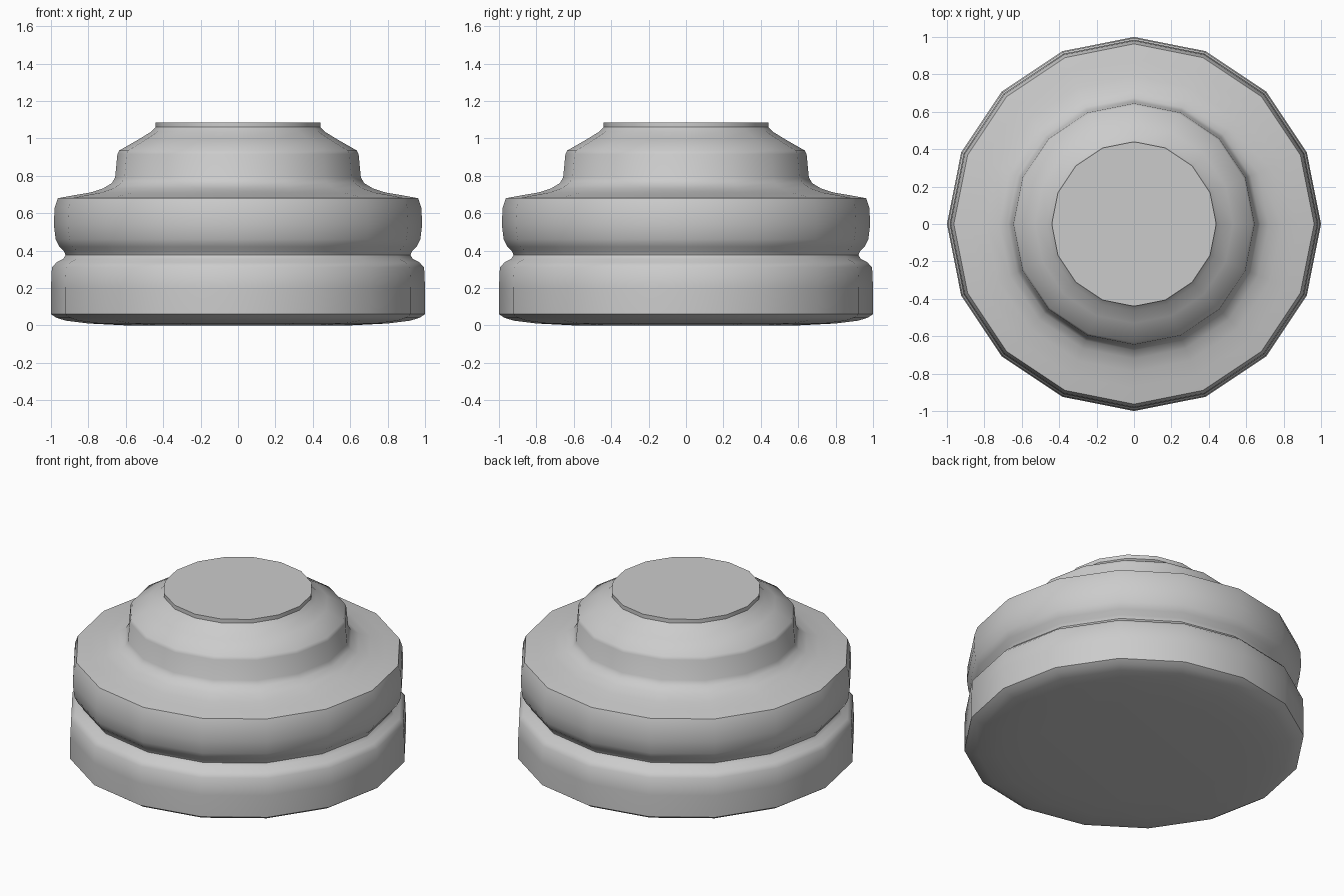
import bpy, bmesh
from math import tau, radians
from mathutils import Vector

cube = bpy.data.objects.get("Cube")
if cube:
    bpy.data.objects.remove(cube, do_unlink=True)

SIDES = 16

# Plain grey material
grey = bpy.data.materials.new("plain_grey")
grey.use_nodes = True
colour = (0.6, 0.6, 0.6, 1)
grey.diffuse_color = colour
grey.node_tree.nodes["Principled BSDF"].inputs["Base Color"].default_value = colour

# Outline (radius, height), from the underside centre to the top centre
underside = [(0, 0), (0.6, 0), (0.8, 0.01), (0.92, 0.025), (0.97, 0.04), (1, 0.06)]
lower_drum = [(1, 0.2), (0.995, 0.31), (0.97, 0.337), (0.935, 0.355)]
groove_and_upper_drum = [(0.922, 0.375), (0.93, 0.395), (0.955, 0.42), (0.975, 0.46),
                         (0.985, 0.54), (0.98, 0.63), (0.963, 0.68)]
shoulder = [(0.88, 0.695), (0.79, 0.71), (0.72, 0.733), (0.675, 0.76), (0.657, 0.79)]
neck = [(0.645, 0.915), (0.635, 0.935), (0.53, 0.995), (0.465, 1.035), (0.44, 1.06)]
cap = [(0.44, 1.085), (0, 1.085)]
profile = underside + lower_drum + groove_and_upper_drum + shoulder + neck + cap

# Turn the outline around the vertical axis
bm = bmesh.new()
verts = [bm.verts.new((r, 0, z)) for r, z in profile]
edges = [bm.edges.new(pair) for pair in zip(verts, verts[1:])]
bmesh.ops.spin(bm, geom=verts + edges, cent=(0, 0, 0), axis=(0, 0, 1),
               angle=tau, steps=SIDES, use_duplicate=False)
bmesh.ops.remove_doubles(bm, verts=bm.verts, dist=0.0005)
bmesh.ops.recalc_face_normals(bm, faces=bm.faces)

mesh = bpy.data.meshes.new("turned_body")
bm.to_mesh(mesh)
bm.free()
mesh.materials.append(grey)
body = bpy.data.objects.new("turned_body", mesh)
bpy.context.collection.objects.link(body)

# Smooth sides with crisp rims
bpy.context.view_layer.objects.active = body
body.select_set(True)
bpy.ops.object.shade_smooth_by_angle(angle=radians(40))
